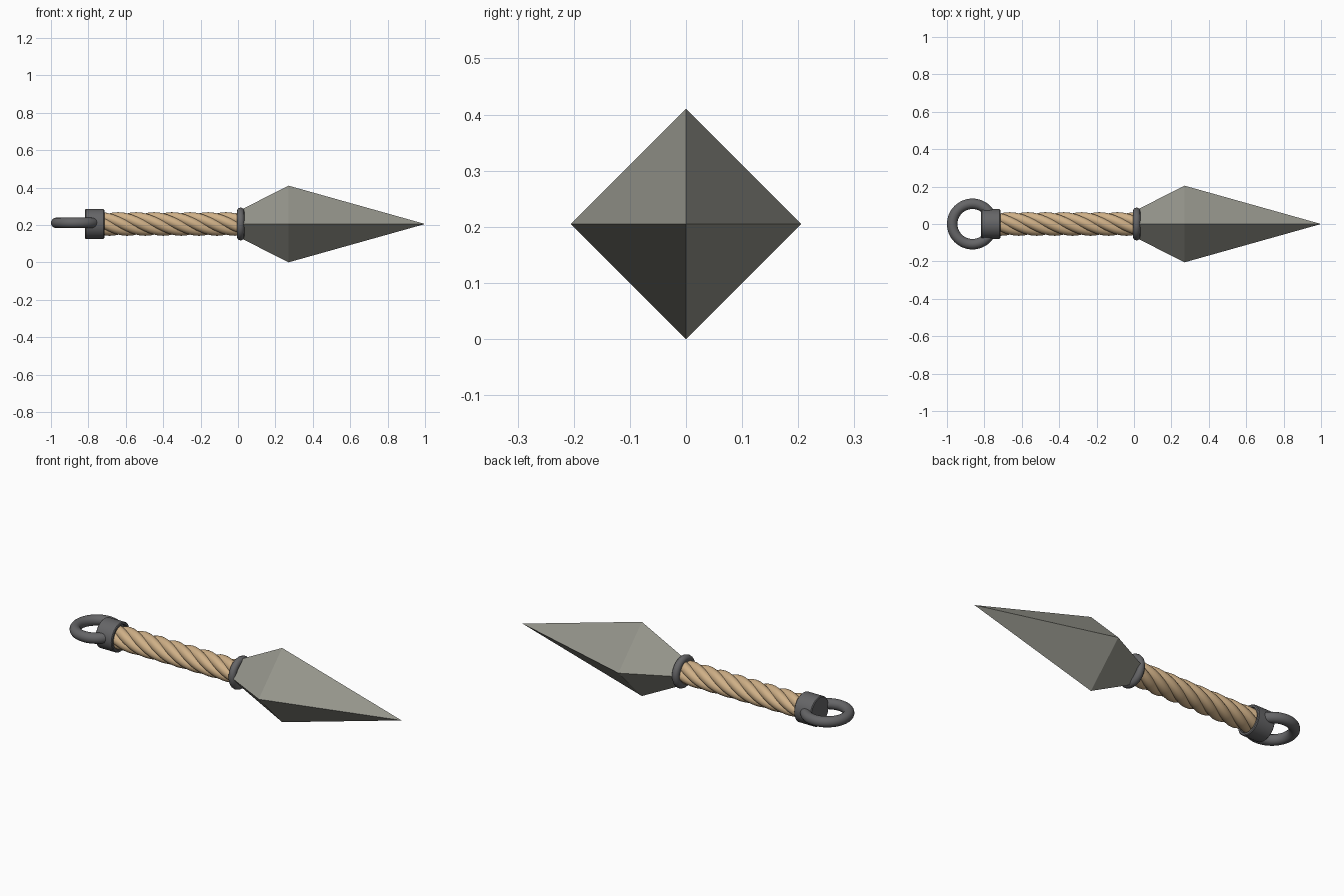
import bpy, math
from math import sin, cos, pi, tau

if "Cube" in bpy.data.objects:
    bpy.data.objects.remove(bpy.data.objects["Cube"])

AXIS_Z = 0.205


def material(name, color):
    m = bpy.data.materials.new(name)
    m.diffuse_color = (*color, 1)
    m.use_nodes = True
    m.node_tree.nodes["Principled BSDF"].inputs["Base Color"].default_value = m.diffuse_color
    return m


STEEL = material("blade_steel", (0.30, 0.30, 0.26))
IRON = material("dark_iron", (0.13, 0.13, 0.135))
ROPE = material("rope_tan", (0.62, 0.43, 0.24))


def add_mesh(name, verts, faces, mat, smooth=None):
    me = bpy.data.meshes.new(name)
    me.from_pydata(verts, [], faces)
    ob = bpy.data.objects.new(name, me)
    bpy.context.collection.objects.link(ob)
    me.materials.append(mat)
    if smooth:
        bpy.ops.object.select_all(action='DESELECT')
        ob.select_set(True)
        bpy.context.view_layer.objects.active = ob
        bpy.ops.object.shade_smooth_by_angle(angle=math.radians(smooth))
    return ob


def lathe(name, profile, sides, mat, smooth=None, closed=False):
    """Turn (x, radius) points round the long axis; radius 0 makes a pole."""
    verts, rings, faces = [], [], []
    for x, r in profile:
        n = sides if r > 0 else 1
        rings.append([len(verts) + i % n for i in range(sides)])
        verts += [(x, r * cos(tau * i / sides), AXIS_Z + r * sin(tau * i / sides))
                  for i in range(n)]
    pairs = list(zip(rings, rings[1:]))
    if closed:
        pairs.append((rings[-1], rings[0]))
    for a, b in pairs:
        for i in range(sides):
            j = (i + 1) % sides
            faces.append(list(dict.fromkeys((a[i], b[i], b[j], a[j]))))
    return add_mesh(name, verts, faces, mat, smooth)


# Four-sided spear blade
lathe("blade", [(0.0, 0), (0.0, 0.068), (0.27, 0.205), (1.0, 0)], 4, STEEL)

# Rounded collar between blade and grip
collar = [(0.014 + 0.02 * cos(t), 0.068 + 0.02 * sin(t))
          for t in (tau * k / 12 for k in range(12))]
lathe("collar", collar, 40, IRON, 50, closed=True)

# Pommel cap with a shallow socket for the rope
lathe("pommel_cap", [(-0.79, 0), (-0.79, 0), (-0.818, 0), (-0.818, 0.076), (-0.814, 0.08),
                     (-0.719, 0.08), (-0.715, 0.076), (-0.715, 0.066),
                     (-0.735, 0.066), (-0.735, 0)][2:], 40, IRON, 30)

# Twisted rope grip
STRANDS, PITCH, R, r = 5, 0.48, 0.036, 0.027
X0, X1, STEPS, SIDES = -0.76, 0.01, 90, 14
slope = tau * R / PITCH
norm = math.hypot(1, slope)
for s in range(STRANDS):
    verts, faces = [], []
    for k in range(STEPS + 1):
        x = X0 + (X1 - X0) * k / STEPS
        a = tau * (s / STRANDS + (x - X0) / PITCH)
        for i in range(SIDES):
            t = tau * i / SIDES
            out, side = R + r * cos(t), r * sin(t) / norm
            verts.append((x - side * slope,
                          out * cos(a) - side * sin(a),
                          AXIS_Z + out * sin(a) + side * cos(a)))
    for k in range(STEPS):
        for i in range(SIDES):
            j, p, q = (i + 1) % SIDES, k * SIDES, (k + 1) * SIDES
            faces.append((p + i, q + i, q + j, p + j)[::-1])
    faces += [tuple(range(SIDES))[::-1], tuple(STEPS * SIDES + i for i in range(SIDES))]
    add_mesh(f"rope_strand_{s + 1}", verts, faces, ROPE, 50)

# Ring through the pommel
bpy.ops.mesh.primitive_torus_add(major_radius=0.108, minor_radius=0.028, major_segments=48,
                                 minor_segments=16, location=(-0.864, 0, AXIS_Z + 0.006))
ring = bpy.context.object
ring.name = "pommel_ring"
ring.data.materials.append(IRON)
bpy.ops.object.shade_smooth_by_angle(angle=math.radians(50))

# Make all face normals point outward
for ob in bpy.context.scene.objects:
    bpy.ops.object.select_all(action='DESELECT')
    ob.select_set(True)
    bpy.context.view_layer.objects.active = ob
    bpy.ops.object.mode_set(mode='EDIT')
    bpy.ops.mesh.select_all(action='SELECT')
    bpy.ops.mesh.normals_make_consistent(inside=False)
    bpy.ops.object.mode_set(mode='OBJECT')
